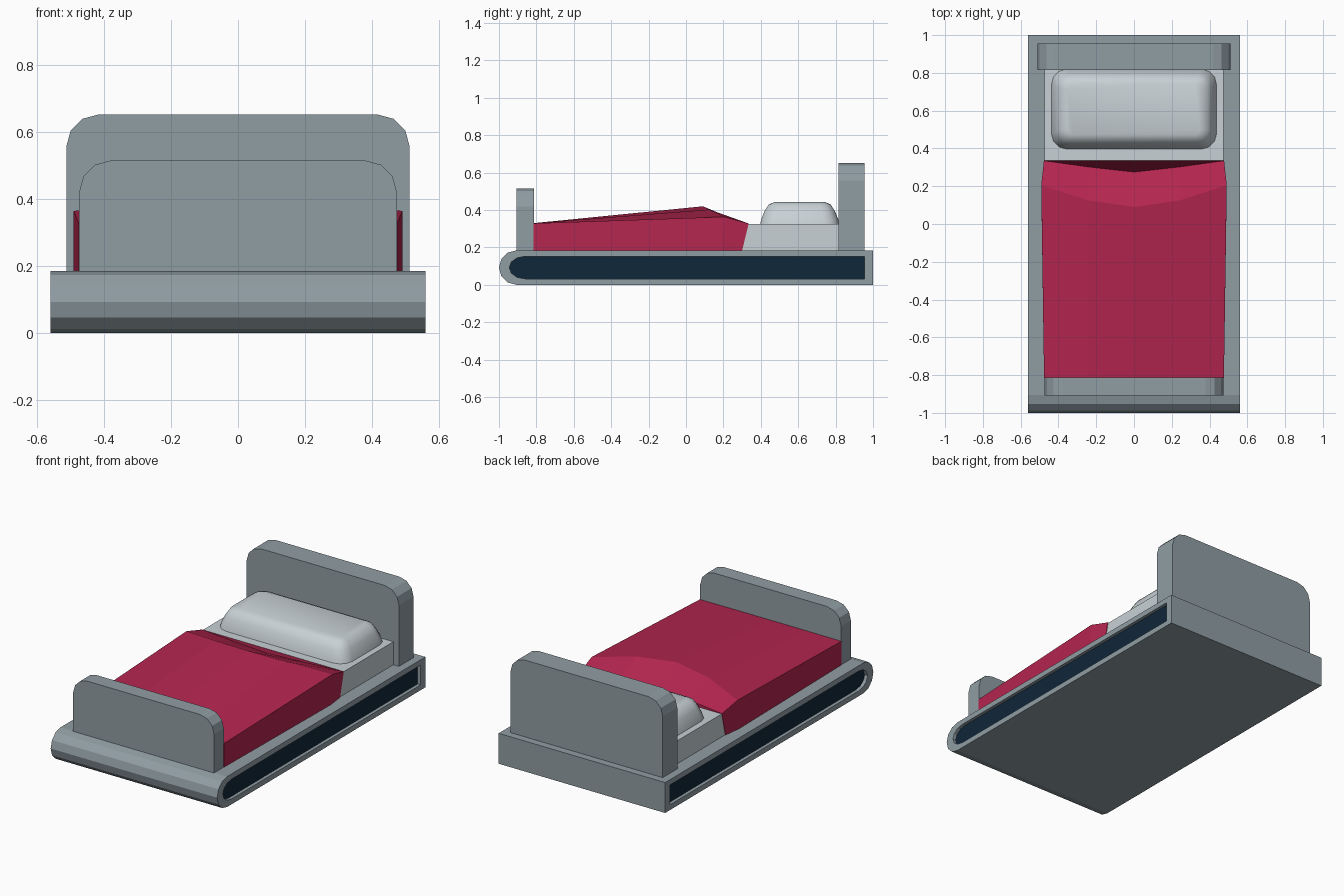
import bpy, bmesh, math

if "Cube" in bpy.data.objects:
    bpy.data.objects.remove(bpy.data.objects["Cube"])


def material(name, rgb):
    m = bpy.data.materials.new(name)
    m.diffuse_color = (*rgb, 1)
    m.use_nodes = True
    m.node_tree.nodes["Principled BSDF"].inputs["Base Color"].default_value = m.diffuse_color
    return m


GREY = material("grey frame", (0.28, 0.34, 0.37))
NAVY = material("navy panel", (0.005, 0.02, 0.043))
WHITE = material("pale linen", (0.58, 0.64, 0.67))
RED = material("crimson blanket", (0.46, 0.019, 0.08))


def finish(name, bm, *mats):
    bmesh.ops.recalc_face_normals(bm, faces=bm.faces)
    me = bpy.data.meshes.new(name)
    bm.to_mesh(me)
    bm.free()
    for m in mats:
        me.materials.append(m)
    ob = bpy.data.objects.new(name, me)
    bpy.context.collection.objects.link(ob)
    return ob


def loft(name, rings, *mats):
    """Skin a list of closed rings and cap both ends."""
    bm = bmesh.new()
    rows = [[bm.verts.new(p) for p in r] for r in rings]
    n = len(rows[0])
    for a, b in zip(rows, rows[1:]):
        for i in range(n):
            bm.faces.new((a[i], a[(i + 1) % n], b[(i + 1) % n], b[i]))
    caps = [bm.faces.new(rows[0]), bm.faces.new(rows[-1])]
    if len(mats) > 1:
        for f in caps:
            f.material_index = 1
    return finish(name, bm, *mats)


# base slab: rounded foot end, recessed dark panel on each side
def slab_ring(x, back, centre, ry, rz):
    pts = [(x, back, 0.0925 - rz), (x, back, 0.0925 + rz)]
    for i in range(7):
        a = math.pi / 2 + i * math.pi / 6
        pts.append((x, centre + ry * math.cos(a), 0.0925 + rz * math.sin(a)))
    return pts


outer = (1.0, -0.905, 0.095, 0.0925)
inner = (0.955, -0.86, 0.085, 0.06)
loft("base", [slab_ring(-0.54, *inner), slab_ring(-0.56, *inner),
              slab_ring(-0.56, *outer), slab_ring(0.56, *outer),
              slab_ring(0.56, *inner), slab_ring(0.54, *inner)], GREY, NAVY)


# head and foot boards with rounded upper corners
def board(name, hw, top, y0, y1):
    r = 0.095
    right = [(hw, 0.18)] + [(hw - r + r * math.cos(a), top - r + r * math.sin(a))
                            for a in (i * math.pi / 6 for i in range(4))]
    prof = right + [(-x, z) for x, z in reversed(right)]
    loft(name, [[(x, y, z) for x, z in prof] for y in (y0, y1)], GREY)


board("headboard", 0.512, 0.652, 0.815, 0.955)
board("footboard", 0.474, 0.515, -0.907, -0.813)


# mattress
def rect(hw, y0, y1, z):
    return [(-hw, y0, z), (hw, y0, z), (hw, y1, z), (-hw, y1, z)]


loft("mattress", [rect(0.474, -0.82, 0.82, z) for z in (0.18, 0.325)], WHITE)


# pillow: stacked rounded rectangles shrinking towards the top
def pillow_ring(hx, hy, r, z):
    pts = []
    for q, (sx, sy) in enumerate([(1, 1), (-1, 1), (-1, -1), (1, -1)]):
        for i in range(4):
            a = q * math.pi / 2 + i * math.pi / 6
            pts.append((sx * (hx - r) + r * math.cos(a),
                        0.608 + sy * (hy - r) + r * math.sin(a), z))
    return pts


pillow = loft("pillow", [pillow_ring(*p) for p in (
    (0.438, 0.212, 0.08, 0.32), (0.432, 0.206, 0.08, 0.35),
    (0.412, 0.188, 0.07, 0.395), (0.39, 0.165, 0.055, 0.43),
    (0.35, 0.135, 0.03, 0.443))], WHITE)
bpy.context.view_layer.objects.active = pillow
pillow.select_set(True)
bpy.ops.object.shade_smooth_by_angle(angle=math.radians(40))
pillow.select_set(False)

# blanket: straight at the foot, humped ridge, curved turned-down edge
half = {"foot": [(0, -0.815, 0.33), (0.24, -0.815, 0.33), (0.476, -0.815, 0.329)],
        "ridge": [(0, 0.09, 0.42), (0.24, 0.125, 0.403), (0.491, 0.205, 0.364)],
        "edge": [(0, 0.275, 0.335), (0.24, 0.302, 0.332), (0.477, 0.335, 0.328)]}
low_y = {"foot": -0.815, "ridge": 0.19, "edge": 0.30}
rings = []
for key, pts in half.items():
    side = pts + [(pts[-1][0], low_y[key], 0.183)]
    rings.append([(-x, y, z) for x, y, z in reversed(side[1:])] + side)
loft("blanket", rings, RED)
